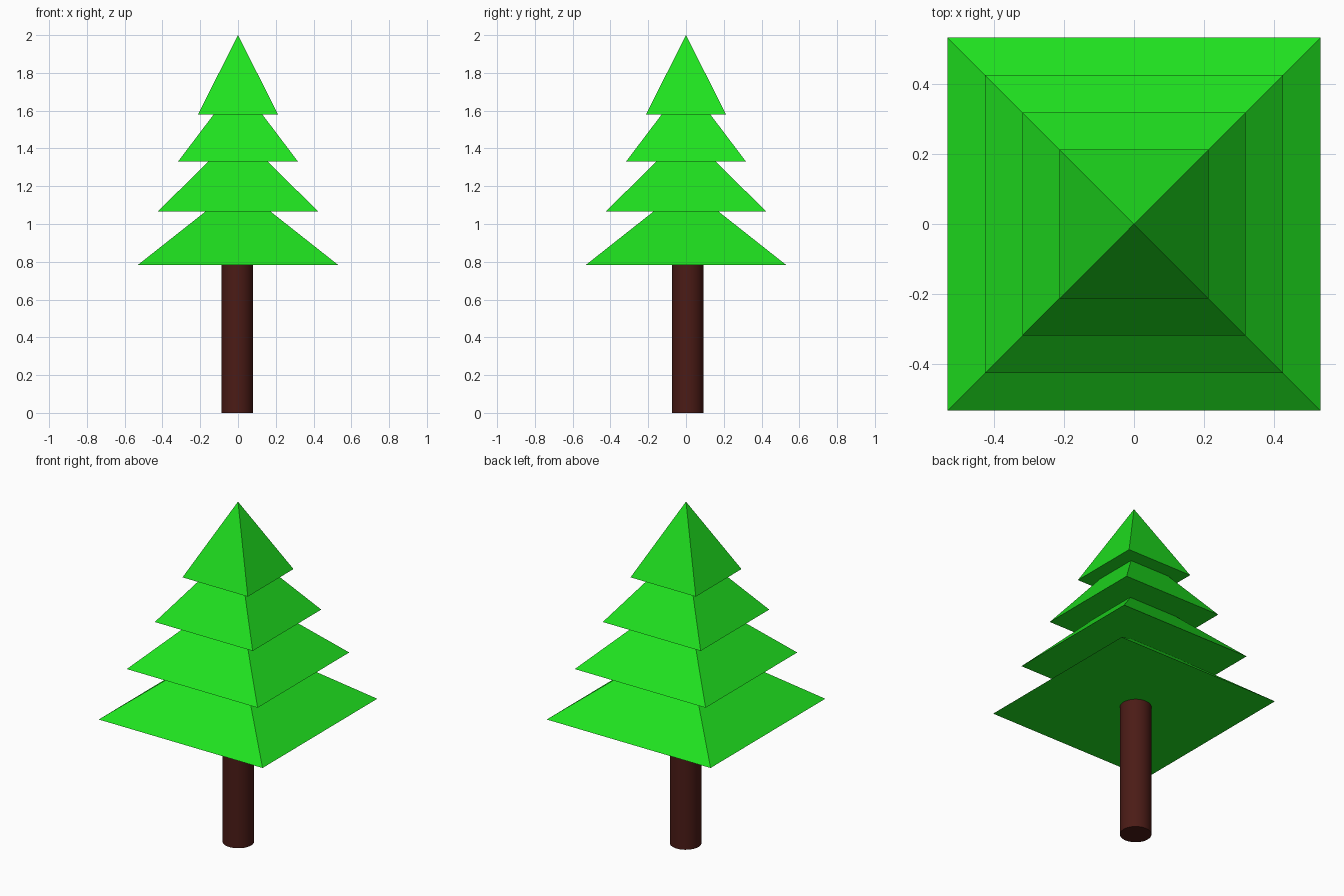
import bpy
import math

if "Cube" in bpy.data.objects:
    bpy.data.objects.remove(bpy.data.objects["Cube"])


def material(name, color):
    mat = bpy.data.materials.new(name)
    mat.diffuse_color = (*color, 1)
    mat.use_nodes = True
    mat.node_tree.nodes["Principled BSDF"].inputs["Base Color"].default_value = mat.diffuse_color
    return mat


green = material("needles_green", (0.014, 0.76, 0.014))
brown = material("bark_brown", (0.07, 0.011, 0.008))

# Trunk: smooth cylinder, slightly off-centre, tucked into the lowest tier
TRUNK_TOP = 0.82
bpy.ops.mesh.primitive_cylinder_add(vertices=32, radius=0.084, depth=TRUNK_TOP,
                                    location=(-0.004, 0.009, TRUNK_TOP / 2))
trunk = bpy.context.object
trunk.name = "trunk"
trunk.data.materials.append(brown)
bpy.ops.object.shade_smooth_by_angle(angle=math.radians(30))

# Foliage: four overlapping square pyramids, (base height, half width)
TIER_HEIGHT = 0.42
for i, (base, half) in enumerate([(0.782, 0.532), (1.066, 0.425),
                                  (1.33, 0.318), (1.58, 0.212)], start=1):
    bpy.ops.mesh.primitive_cone_add(vertices=4, radius1=half * math.sqrt(2), radius2=0,
                                    depth=TIER_HEIGHT,
                                    location=(0, 0, base + TIER_HEIGHT / 2),
                                    rotation=(0, 0, math.pi / 4))
    tier = bpy.context.object
    tier.name = f"foliage_tier_{i}"
    tier.data.materials.append(green)
